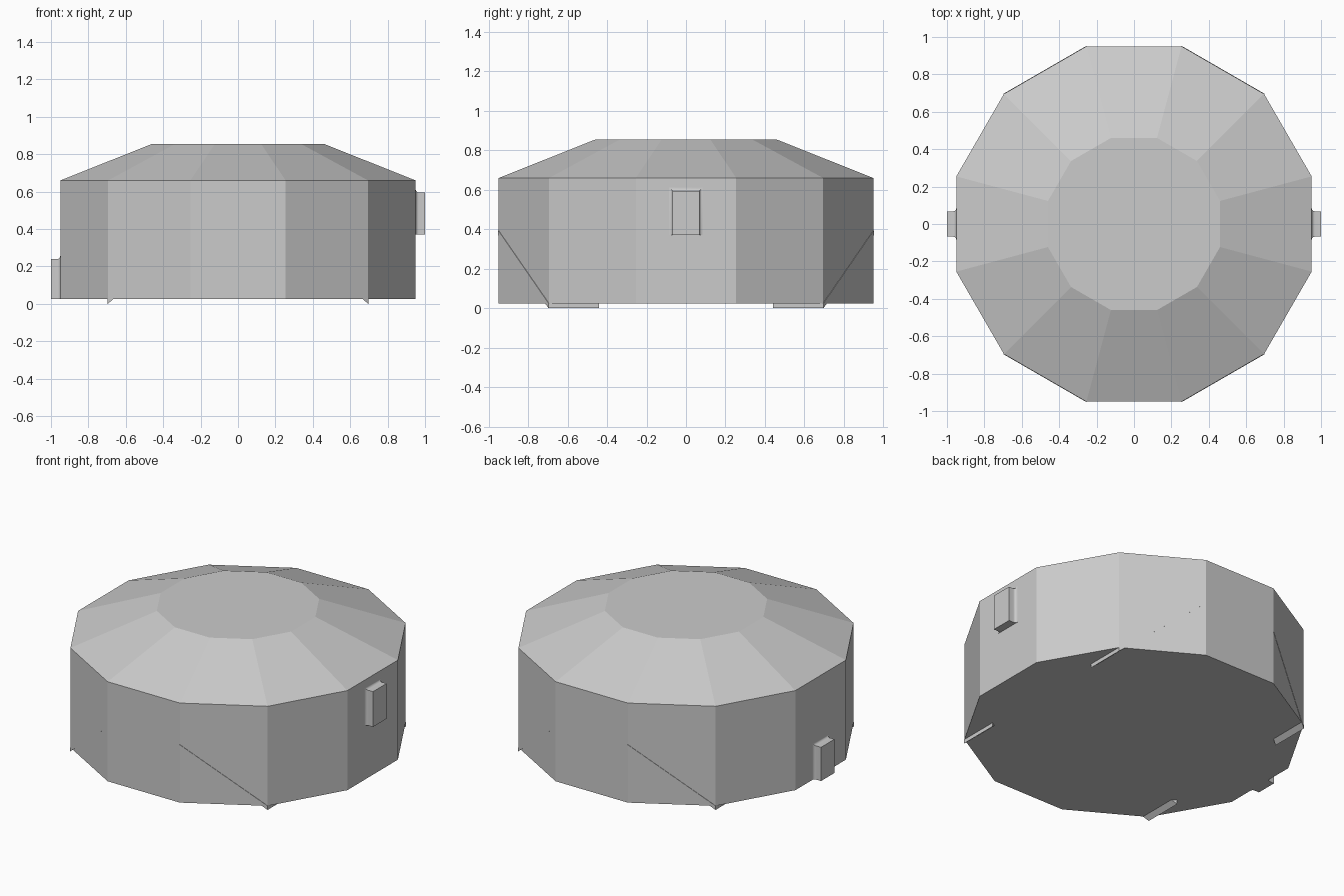
import bpy, bmesh, math

if "Cube" in bpy.data.objects:
    bpy.data.objects.remove(bpy.data.objects["Cube"])


def loft(name, rings):
    """Join equal-sized point rings with quads and cap both ends."""
    bm = bmesh.new()
    loops = [[bm.verts.new(p) for p in ring] for ring in rings]
    n = len(loops[0])
    for a, b in zip(loops, loops[1:]):
        for i in range(n):
            j = (i + 1) % n
            bm.faces.new((a[i], a[j], b[j], b[i]))
    bm.faces.new(loops[0])
    bm.faces.new(loops[-1])
    bmesh.ops.recalc_face_normals(bm, faces=bm.faces)
    mesh = bpy.data.meshes.new(name)
    bm.to_mesh(mesh)
    bm.free()
    obj = bpy.data.objects.new(name, mesh)
    bpy.context.collection.objects.link(obj)
    return obj


def twelve_sided(apothem, z):
    r = apothem / math.cos(math.radians(15))
    angles = [math.radians(15 + 30 * k) for k in range(12)]
    return [(r * math.cos(a), r * math.sin(a), z) for a in angles]


# Drum wall with sloping roof and flat top
loft("drum_body", [twelve_sided(0.95, 0.025), twelve_sided(0.95, 0.66),
                   twelve_sided(0.46, 0.855)])


# Wall boxes with a concave fillet on the sides and top
def wall_box(name, side, z0, z1, half=0.068, fillet=0.017):
    profile = [(0.94, fillet)]
    for k in range(6):
        a = math.radians(90 * k / 5)
        profile.append((0.95 + fillet * math.sin(a),
                        fillet * (1 - math.cos(a))))
    # reverse the flare so it is widest at the wall
    profile = [(0.94, fillet)] + [
        (0.95 + fillet * (1 - math.cos(math.radians(18 * k))),
         fillet * (1 - math.sin(math.radians(18 * k)))) for k in range(6)]
    profile.append((1.0, 0))
    rings = []
    for x, o in profile:
        w, t = half + o, z1 + o
        rings.append([(side * x, -w, z0), (side * x, -w, t),
                      (side * x, w, t), (side * x, w, z0)])
    obj = loft(name, rings)
    bpy.ops.object.select_all(action='DESELECT')
    bpy.context.view_layer.objects.active = obj
    obj.select_set(True)
    bpy.ops.object.shade_smooth_by_angle(angle=math.radians(30))


wall_box("upper_wall_box", 1, 0.37, 0.595)
wall_box("lower_wall_box", -1, 0.025, 0.24)

# Slanted leg plates, flush with the wall, poking out below as feet
for sx, xn in ((-1, "left"), (1, "right")):
    for sy, yn in ((-1, "front"), (1, "back")):
        rings = []
        for x, y, z in ((0.697, 0.697, 0.0), (0.255, 0.952, 0.37)):
            rings.append([(sx * x, sy * y, z), (sx * x, sy * (y - 0.255), z),
                          (sx * x, sy * (y - 0.255), z + 0.025),
                          (sx * x, sy * y, z + 0.025)])
        loft(f"{yn}_{xn}_leg", rings)
